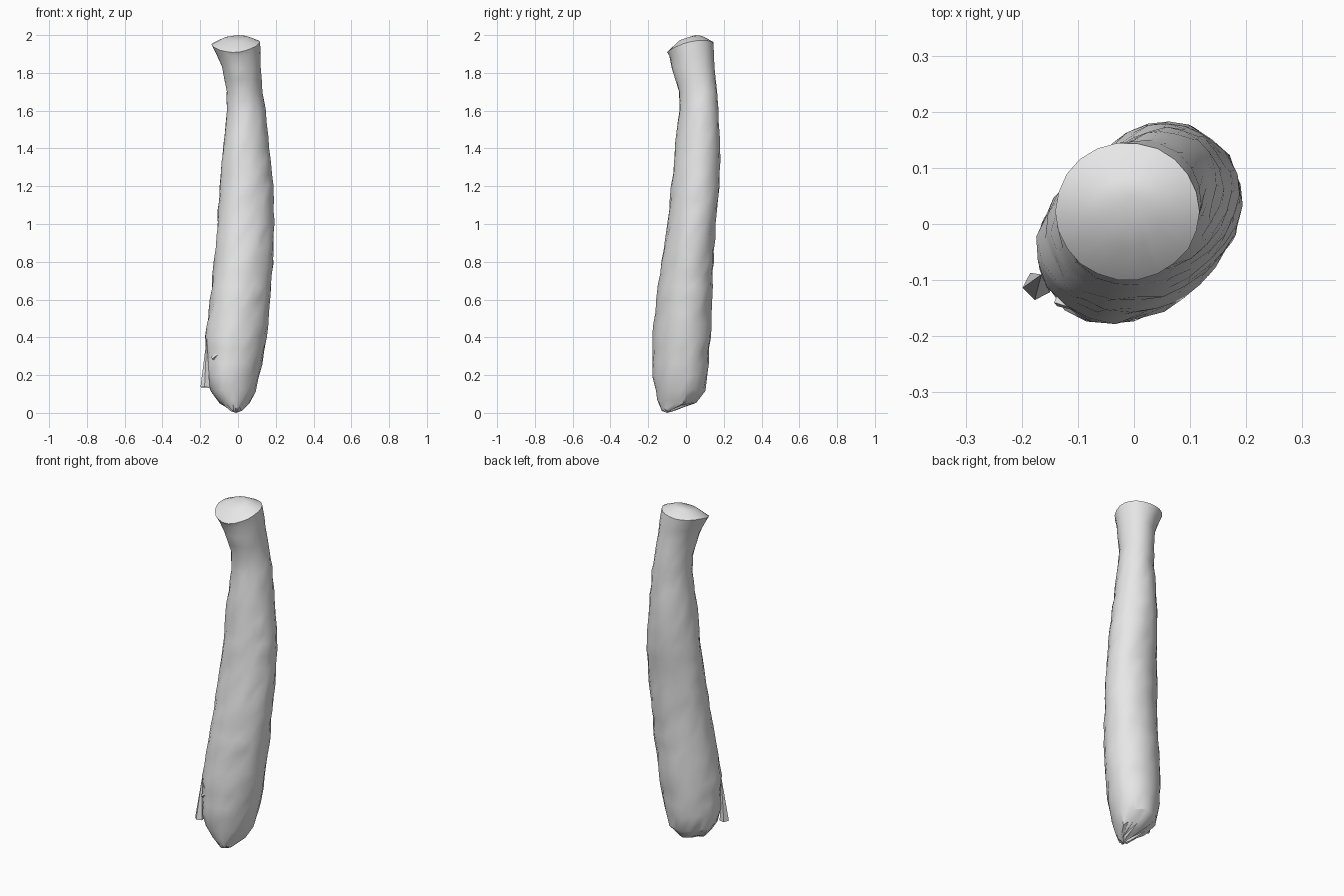
import bpy, bmesh, math, random
from mathutils import Vector

random.seed(4)
if "Cube" in bpy.data.objects:
    bpy.data.objects.remove(bpy.data.objects["Cube"], do_unlink=True)

grey = bpy.data.materials.new("pale grey")
grey.use_nodes = True
grey.diffuse_color = (0.8, 0.8, 0.8, 1)
grey.node_tree.nodes["Principled BSDF"].inputs["Base Color"].default_value = (0.8, 0.8, 0.8, 1)

SIDES = 22
# Trunk girth: height, x from, x to, y from, y to
STATIONS = [
    (0.02, -0.04, 0.02, -0.13, -0.06),
    (0.06, -0.10, 0.06, -0.15, 0.05),
    (0.12, -0.15, 0.095, -0.16, 0.10),
    (0.20, -0.17, 0.115, -0.175, 0.11),
    (0.40, -0.17, 0.15, -0.175, 0.13),
    (0.60, -0.145, 0.17, -0.155, 0.135),
    (0.80, -0.125, 0.185, -0.13, 0.145),
    (1.00, -0.11, 0.19, -0.10, 0.155),
    (1.20, -0.095, 0.185, -0.075, 0.178),
    (1.40, -0.08, 0.165, -0.06, 0.18),
    (1.60, -0.06, 0.145, -0.035, 0.17),
    (1.70, -0.06, 0.13, -0.037, 0.165),
    (1.83, -0.085, 0.12, -0.075, 0.15),
    (1.95, -0.14, 0.117, -0.10, 0.145),
]


def finish(bm, name, angle):
    bmesh.ops.recalc_face_normals(bm, faces=bm.faces)
    mesh = bpy.data.meshes.new(name)
    bm.to_mesh(mesh)
    bm.free()
    obj = bpy.data.objects.new(name, mesh)
    bpy.context.collection.objects.link(obj)
    mesh.materials.append(grey)
    bpy.ops.object.select_all(action='DESELECT')
    obj.select_set(True)
    bpy.context.view_layer.objects.active = obj
    bpy.ops.object.shade_smooth_by_angle(angle=math.radians(angle))
    return obj


def cut_height(x, y):
    # Gently crowned, forward-sloping cut at the top of the trunk
    return 2.0 - 0.09 * ((y - 0.05) / 0.15) ** 2 - 0.04 * (x / 0.13) ** 2


def ring(bm, station, rough, turn=0.0, top=False, scale=1.0):
    z, xa, xb, ya, yb = station
    verts = []
    for i in range(SIDES):
        a = math.tau * (i + turn) / SIDES
        r = scale * (1 + 0.06 * math.sin(2 * a) * (not top)) + random.uniform(-rough, rough)
        x = (xa + xb) / 2 + (xb - xa) / 2 * r * math.cos(a)
        y = (ya + yb) / 2 + (yb - ya) / 2 * r * math.sin(a)
        h = cut_height(x, y) if top else z + random.uniform(-rough, rough) * 0.4
        verts.append(bm.verts.new((x, y, h)))
    return verts


def bridge(bm, lower, upper):
    for i in range(SIDES):
        j = (i + 1) % SIDES
        bm.faces.new((lower[i], lower[j], upper[j]))
        bm.faces.new((lower[i], upper[j], upper[i]))


def fan(bm, verts, tip):
    for i in range(SIDES):
        bm.faces.new((verts[i], verts[(i + 1) % SIDES], tip))


# Subdivide the long spans between stations
levels = []
for a, b in zip(STATIONS, STATIONS[1:]):
    steps = max(1, round((b[0] - a[0]) / 0.065))
    levels += [[p + (q - p) * k / steps for p, q in zip(a, b)] for k in range(steps)]

# Trunk with a blunt foot and a flared, sloping cut end
bm = bmesh.new()
rings = [ring(bm, s, 0.03 if s[0] < 1.7 else 0.012, 0.15 * (n % 2))
         for n, s in enumerate(levels)]
rings.append(ring(bm, STATIONS[-1], 0.008, top=True))
for low, high in zip(rings, rings[1:]):
    bridge(bm, low, high)
fan(bm, rings[0], bm.verts.new((-0.01, -0.10, 0)))
inner = ring(bm, STATIONS[-1], 0.01, top=True, scale=0.5)
bridge(bm, rings[-1], inner)
fan(bm, inner, bm.verts.new((0, 0.05, 2.0)))
finish(bm, "trunk", 32)


# Torn slivers of bark: tapered wedges lying along the trunk
def sliver(name, base, tip, width):
    bm = bmesh.new()
    base, tip = Vector(base), Vector(tip)
    axis = (tip - base).normalized()
    side = axis.orthogonal().normalized()
    other = axis.cross(side)
    foot = [bm.verts.new(base + width * (side * math.cos(math.tau * i / 5)
                                         + other * math.sin(math.tau * i / 5)))
            for i in range(5)]
    point = bm.verts.new(tip)
    bm.faces.new(foot)
    for i in range(5):
        bm.faces.new((foot[i], foot[(i + 1) % 5], point))
    finish(bm, name, 30)


sliver("bark_spur", (-0.173, -0.11, 0.135), (-0.165, -0.09, 0.40), 0.026)
sliver("bark_chip_front", (-0.135, -0.135, 0.29), (-0.06, -0.165, 0.34), 0.012)
sliver("bark_chip_back", (0.10, 0.155, 1.38), (0.10, 0.15, 1.52), 0.013)
